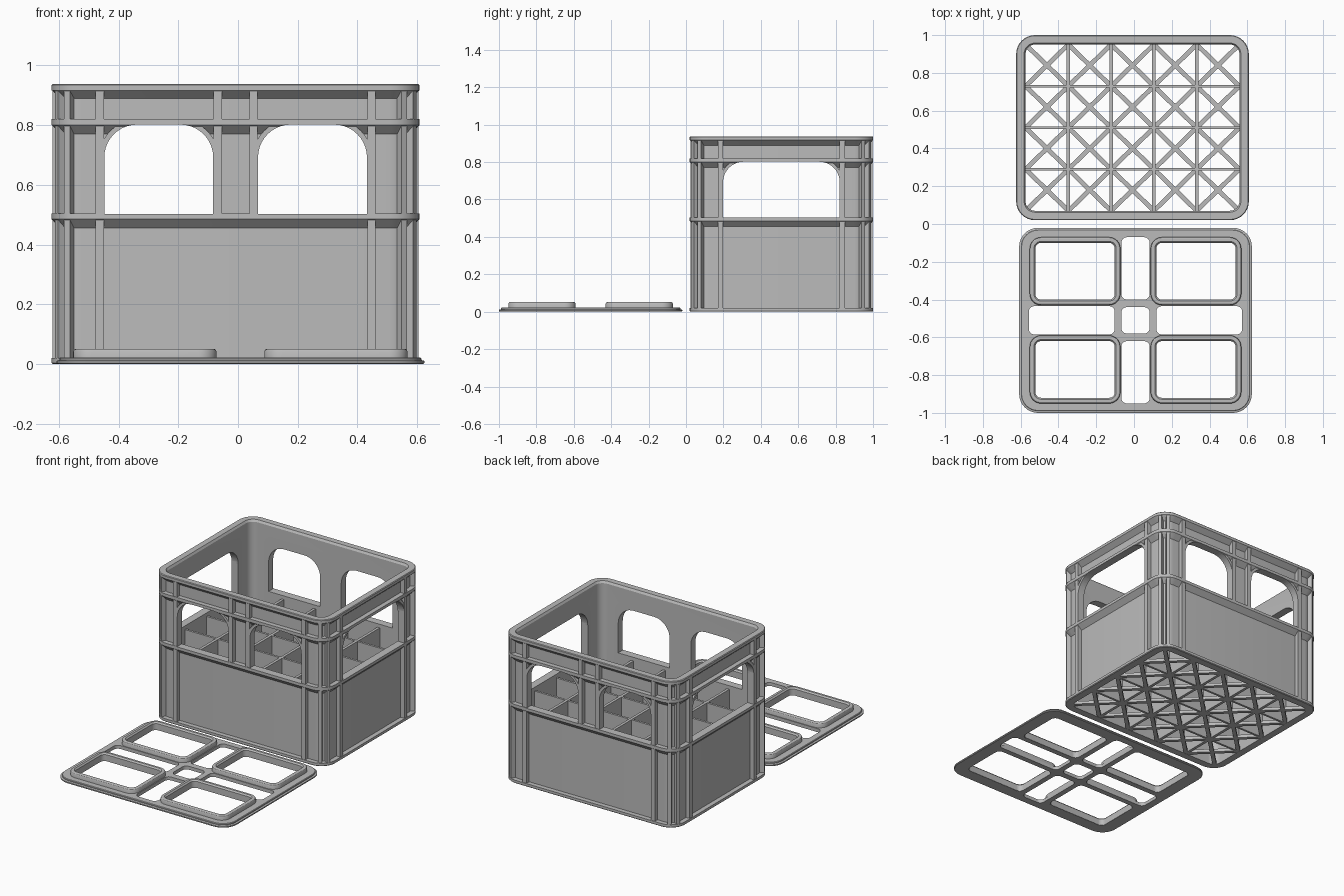
import bpy, bmesh, math
from mathutils import Matrix, Vector

if "Cube" in bpy.data.objects:
    bpy.data.objects.remove(bpy.data.objects["Cube"])

grey = bpy.data.materials.new("plastic grey")
grey.diffuse_color = (0.5, 0.5, 0.5, 1)
grey.use_nodes = True
grey.node_tree.nodes["Principled BSDF"].inputs["Base Color"].default_value = grey.diffuse_color

CX, CY = -0.008, 0.51      # crate centre
LX, LY = 0.008, -0.51      # lid centre
HX, HY, R = 0.616, 0.49, 0.1   # half sizes and corner radius


def finish(name, bm, smooth=True):
    bmesh.ops.recalc_face_normals(bm, faces=bm.faces)
    me = bpy.data.meshes.new(name)
    bm.to_mesh(me)
    bm.free()
    ob = bpy.data.objects.new(name, me)
    bpy.context.collection.objects.link(ob)
    me.materials.append(grey)
    if smooth:
        shade(ob)
    return ob


def shade(ob):
    bpy.ops.object.select_all(action='DESELECT')
    ob.select_set(True)
    bpy.context.view_layer.objects.active = ob
    bpy.ops.object.shade_smooth_by_angle(angle=math.radians(30))


def rounded(hx, hy, r, n=8):
    pts = []
    for k, (sx, sy) in enumerate([(1, 1), (-1, 1), (-1, -1), (1, -1)]):
        for i in range(n + 1):
            a = math.pi / 2 * (k + i / n)
            pts.append((sx * (hx - r) + r * math.cos(a), sy * (hy - r) + r * math.sin(a)))
    return pts


def sweep(bm, cx, cy, hx, hy, r, profile, ring=True):
    """Carry an (inset, z) profile round a rounded rectangle; ring closes it on itself."""
    loops = [[bm.verts.new((cx + x, cy + y, z))
              for x, y in rounded(hx - d, hy - d, max(r - d, 0.005))] for d, z in profile]
    pairs = list(zip(loops, loops[1:] + loops[:1]))
    for a, b in pairs if ring else pairs[:-1]:
        for i in range(len(a)):
            j = (i + 1) % len(a)
            bm.faces.new((a[i], a[j], b[j], b[i]))
    if not ring:
        bm.faces.new(loops[0])
        bm.faces.new(loops[-1])


def box(bm, x0, x1, y0, y1, z0, z1, mat=Matrix()):
    m = Matrix.Translation(((x0 + x1) / 2, (y0 + y1) / 2, (z0 + z1) / 2)) @ \
        Matrix.Diagonal((x1 - x0, y1 - y0, z1 - z0, 1))
    bmesh.ops.create_cube(bm, size=1, matrix=mat @ m)


def cut(ob, bm, name):
    cutter = finish(name, bm, False)
    mod = ob.modifiers.new("cut", 'BOOLEAN')
    mod.operation, mod.solver, mod.object = 'DIFFERENCE', 'EXACT', cutter
    bpy.context.view_layer.objects.active = ob
    bpy.ops.object.modifier_apply(modifier=mod.name)
    bpy.data.objects.remove(cutter)
    shade(ob)


def arch(hw, z0, z1, r, n=10):
    pts = [(-hw, z0), (hw, z0)]
    for k, s in enumerate((1, -1)):
        for i in range(n + 1):
            a = math.pi / 2 * (k + i / n)
            pts.append((s * (hw - r) + r * math.cos(a), z1 - r + r * math.sin(a)))
    return pts


# Each wall: outward turn, distance to its outer face
walls = [(0, HY), (math.pi / 2, HX), (math.pi, HY), (-math.pi / 2, HX)]


def wall_matrix(turn, dist):
    """Local x along the wall, local y = depth inward from the outer face."""
    return Matrix.Translation((CX, CY, 0)) @ Matrix.Rotation(turn, 4, 'Z') @ Matrix.Translation((0, -dist, 0))


def windows(k):
    return [(-0.2575, 0.1825), (0.2575, 0.1825)] if k % 2 == 0 else [(0, 0.312)]


# Crate shell with sloped ledges, cut by the handle windows
bm = bmesh.new()
sweep(bm, CX, CY, HX, HY, R, [
    (0.004, 0), (0, 0.004), (0, 0.02), (0.03, 0.02), (0.03, 0.455), (0, 0.485), (0, 0.505),
    (0.03, 0.505), (0.03, 0.77), (0, 0.80), (0, 0.82), (0.03, 0.82), (0.03, 0.89), (0, 0.917),
    (0, 0.934), (0.004, 0.938), (0.042, 0.938), (0.05, 0.925), (0.05, 0)])
shell = finish("crate_shell", bm)
bm = bmesh.new()
for k, (turn, dist) in enumerate(walls):
    m = wall_matrix(turn, dist)
    for c, hw in windows(k):
        rings = [[bm.verts.new(m @ Vector((c + x, y, z))) for x, z in arch(hw, 0.503, 0.802, 0.11)]
                 for y in (-0.05, 0.1)]
        bm.faces.new(rings[0])
        bm.faces.new(rings[1])
        n = len(rings[0])
        for i in range(n):
            j = (i + 1) % n
            bm.faces.new((rings[0][i], rings[0][j], rings[1][j], rings[1][i]))
cut(shell, bm, "window_cutter")

# Raised arch rims round the windows
bm = bmesh.new()
for k, (turn, dist) in enumerate(walls):
    m = wall_matrix(turn, dist)
    for c, hw in windows(k):
        inner, outer = arch(hw, 0.50, 0.802, 0.11), arch(hw + 0.018, 0.50, 0.818, 0.128)
        loops = [[bm.verts.new(m @ Vector((c + x, y, z))) for x, z in p]
                 for p, y in ((inner, 0.004), (outer, 0.004), (outer, 0.034), (inner, 0.034))]
        for a, b in zip(loops, loops[1:] + loops[:1]):
            for i in range(1, len(a)):
                j = (i + 1) % len(a)
                bm.faces.new((a[i], a[j], b[j], b[i]))
        for i in (0, 1):
            bm.faces.new([l[i] for l in loops])
finish("window_rims", bm)

# Upright ribs on the walls and radial ribs on the corners
bm = bmesh.new()
for k, (turn, dist) in enumerate(walls):
    m = wall_matrix(turn, dist)
    for s in (-1, 1):
        x = s * (0.455 if k % 2 == 0 else 0.325)
        box(bm, x - 0.014, x + 0.014, 0.003, 0.035, 0.01, 0.925, m)
        if k % 2 == 0:
            box(bm, s * 0.06 - 0.014, s * 0.06 + 0.014, 0.003, 0.035, 0.495, 0.925, m)
for k, (sx, sy) in enumerate([(1, 1), (-1, 1), (-1, -1), (1, -1)]):
    for a in (30, 60):
        m = Matrix.Translation((CX + sx * (HX - R), CY + sy * (HY - R), 0)) @ \
            Matrix.Rotation(math.radians(90 * k + a), 4, 'Z')
        box(bm, 0.06, 0.097, -0.011, 0.011, 0.01, 0.925, m)
finish("upright_ribs", bm, False)

# Bottle dividers and crossed floor bars
IX, IY = HX - 0.05, HY - 0.05
NX, NY = 5, 4
WX, WY = 2 * IX / NX, 2 * IY / NY
bm = bmesh.new()
for i in range(1, NX):
    x = CX - IX + i * WX
    box(bm, x - 0.009, x + 0.009, CY - IY - 0.01, CY + IY + 0.01, 0.001, 0.48)
for j in range(1, NY):
    y = CY - IY + j * WY
    box(bm, CX - IX - 0.01, CX + IX + 0.01, y - 0.007, y + 0.007, 0.001, 0.479)
finish("bottle_dividers", bm, False)

bm = bmesh.new()
half = math.hypot(WX, WY) / 2
for i in range(NX):
    for j in range(NY):
        c = Matrix.Translation((CX - IX + (i + 0.5) * WX, CY - IY + (j + 0.5) * WY, 0))
        for s in (-1, 1):
            m = c @ Matrix.Rotation(s * math.atan2(WY, WX), 4, 'Z')
            box(bm, -half, half, -0.012, 0.012, 0.001, 0.02, m)
finish("floor_bars", bm, False)

# Lid plate with nine openings
bm = bmesh.new()
sweep(bm, LX, LY, HX, HY, R, [(0.003, 0), (0, 0.003), (0, 0.01), (0.003, 0.012), (0.01, 0.013),
                              (0.01, 0.019), (0.013, 0.022)], ring=False)
lid = finish("lid_plate", bm)
openings = [(0, 0, 0.075, 0.07, 0.03)]
for s in (-1, 1):
    openings += [(0, s * 0.275, 0.075, 0.165, 0.03), (s * 0.3375, 0, 0.2275, 0.075, 0.03)]
    openings += [(s * 0.32, t * 0.26, 0.213, 0.153, 0.033) for t in (-1, 1)]
bm = bmesh.new()
for x, y, hx, hy, r in openings:
    sweep(bm, LX + x, LY + y, hx, hy, r, [(0, -0.05), (0, 0.1)], ring=False)
cut(lid, bm, "lid_cutter")

# Raised collars round the four large lid openings
bm = bmesh.new()
for sx in (-1, 1):
    for sy in (-1, 1):
        sweep(bm, LX + sx * 0.32, LY + sy * 0.26, 0.24, 0.18, 0.06, [
            (0, 0.012), (0, 0.042), (0.003, 0.048), (0.008, 0.051), (0.022, 0.051), (0.03, 0.042),
            (0.03, 0.0005), (0.025, 0.0005)])
finish("lid_collars", bm)
